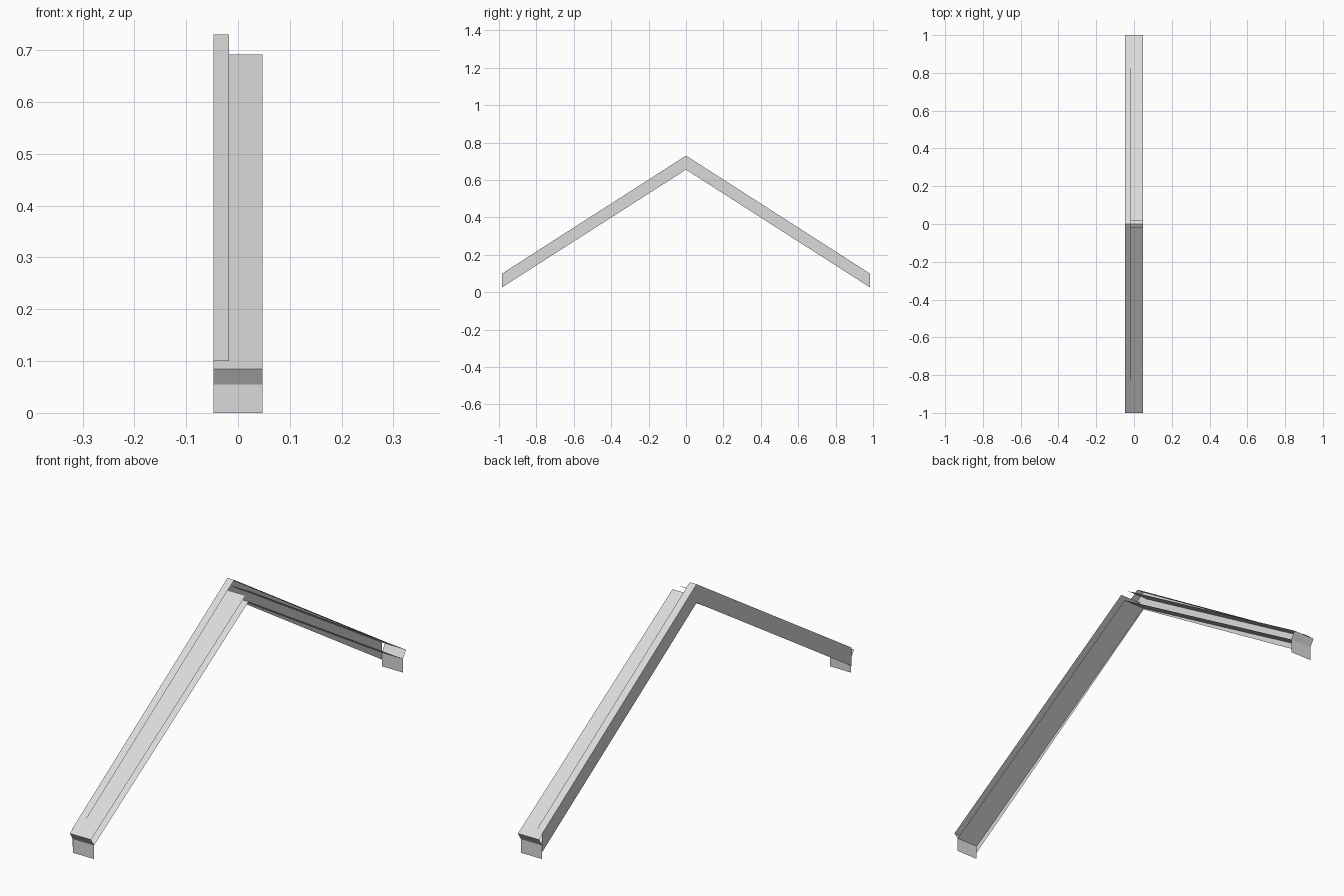
import bpy

if "Cube" in bpy.data.objects:
    bpy.data.objects.remove(bpy.data.objects["Cube"])

# Single light grey sheet-metal colour
grey = bpy.data.materials.new("light_grey_metal")
grey.diffuse_color = (0.7, 0.7, 0.7, 1.0)
grey.use_nodes = True
grey.node_tree.nodes["Principled BSDF"].inputs["Base Color"].default_value = grey.diffuse_color

HALF_WIDTH = 0.047


def make_sheet(name, verts, faces):
    """Thin sheet for the front slope, mirrored to the back slope."""
    mesh = bpy.data.meshes.new(name)
    mesh.from_pydata(verts, [], faces)
    mesh.materials.append(grey)
    obj = bpy.data.objects.new(name, mesh)
    bpy.context.collection.objects.link(obj)
    mirror = obj.modifiers.new("back_slope", 'MIRROR')
    mirror.use_axis = (False, True, False)
    mirror.merge_threshold = 0.0005
    return obj


def ribbon(name, path, x0, x1):
    """Sweep a (y, z) path across the width from x0 to x1."""
    verts = [(x, y, z) for y, z in path for x in (x0, x1)]
    faces = [(2 * i, 2 * i + 2, 2 * i + 3, 2 * i + 1) for i in range(len(path) - 1)]
    return make_sheet(name, verts, faces)


# Upper sheet, folded under at the eave and ending in a vertical drip lip
ribbon("upper_sheet_and_drip_lip",
       [(-0.019, 0.692), (-1.0, 0.085), (-0.981, 0.055), (-0.981, 0.0)],
       -HALF_WIDTH, HALF_WIDTH)

# Lower sheet running under the upper one up to the ridge
ribbon("lower_sheet", [(-0.981, 0.055), (0.0, 0.66)], -HALF_WIDTH, HALF_WIDTH)

# Raised flange along the gable edge
ribbon("top_flange", [(0.0, 0.73), (-0.983, 0.1)], -HALF_WIDTH, -0.017)

# Vertical gable side plate
make_sheet("side_plate",
           [(-HALF_WIDTH, y, z) for y, z in
            ((0.0, 0.73), (0.0, 0.655), (-0.983, 0.026), (-0.983, 0.1))],
           [(0, 1, 2, 3)])

# Make the side plate face outwards (-x)
plate = bpy.data.objects["side_plate"].data
if plate.polygons[0].normal.x > 0:
    plate.flip_normals()
